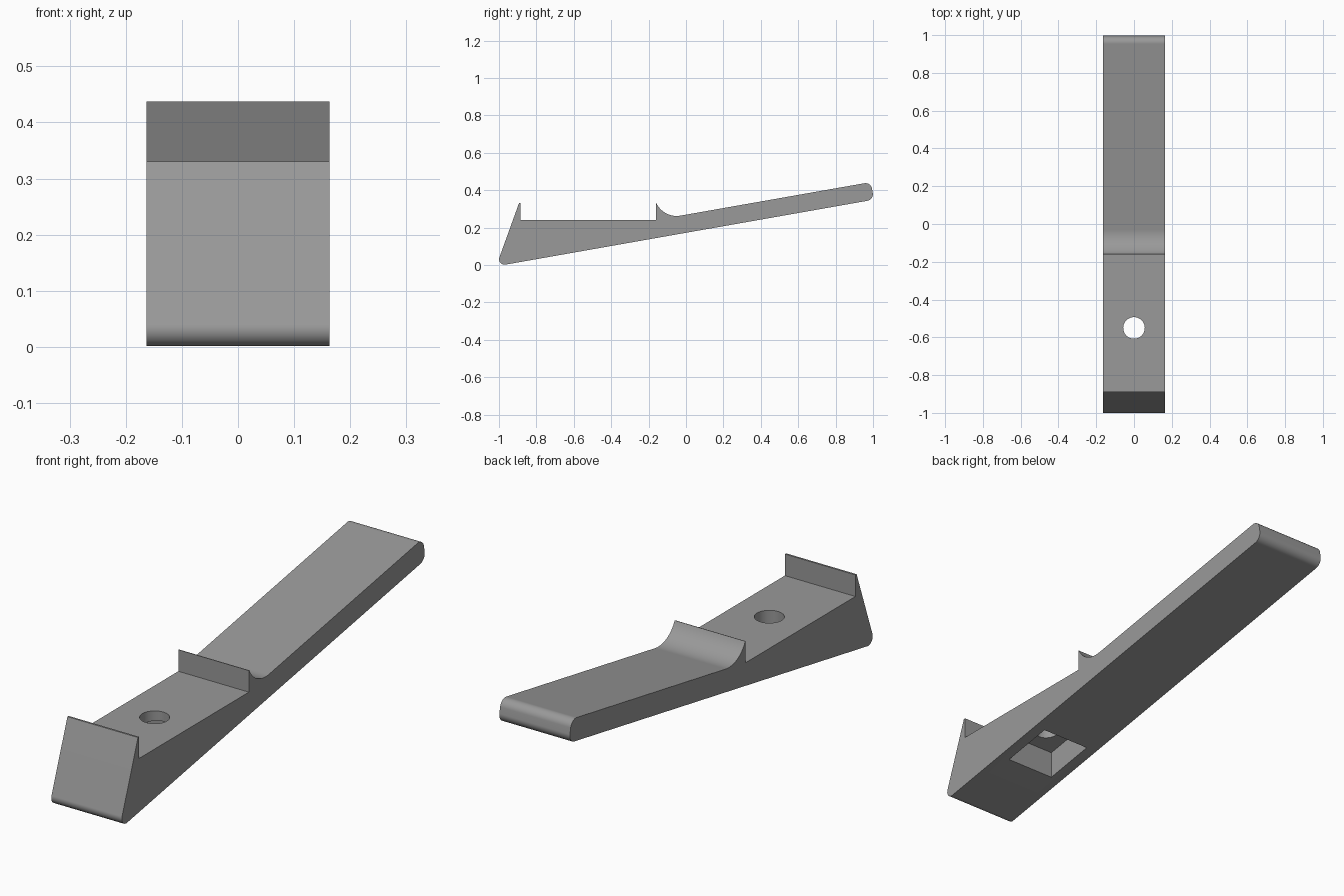
import bpy, bmesh, math
from mathutils import Vector

if "Cube" in bpy.data.objects:
    bpy.data.objects.remove(bpy.data.objects["Cube"])

HALF_W = 0.163
SLOPE = math.tan(math.radians(10))
HOLE_Y = -0.55


def under(y):
    """Height of the sloping underside."""
    return 0.172 + SLOPE * y


def fillet(prev, corner, nxt, r, n=10):
    """Points of a round replacing a sharp corner."""
    p = Vector(corner)
    a, b = (Vector(prev) - p).normalized(), (Vector(nxt) - p).normalized()
    half = a.angle(b) / 2
    c = p + (a + b).normalized() * r / math.sin(half)
    t = r / math.tan(half)
    s, e = p + a * t - c, p + b * t - c
    return [c + (s.lerp(e, i / n)).normalized() * r for i in range(n + 1)]


def prism(name, pts, half_w, mat):
    """Extrude a (y, z) outline along x."""
    bm = bmesh.new()
    face = bm.faces.new([bm.verts.new((-half_w, p[0], p[1])) for p in pts])
    ext = bmesh.ops.extrude_face_region(bm, geom=[face])
    verts = [g for g in ext["geom"] if isinstance(g, bmesh.types.BMVert)]
    bmesh.ops.translate(bm, verts=verts, vec=(2 * half_w, 0, 0))
    bmesh.ops.recalc_face_normals(bm, faces=bm.faces)
    mesh = bpy.data.meshes.new(name)
    bm.to_mesh(mesh)
    bm.free()
    mesh.materials.append(mat)
    ob = bpy.data.objects.new(name, mesh)
    bpy.context.collection.objects.link(ob)
    return ob


grey = bpy.data.materials.new("mid grey")
grey.diffuse_color = (0.32, 0.32, 0.32, 1)
grey.use_nodes = True
grey.node_tree.nodes["Principled BSDF"].inputs["Base Color"].default_value = grey.diffuse_color

# Sharp corners of the wedge and handle
toe = (-1.0148, under(-1.0148))
lip = (-0.893, 0.33)
heel = (1.005, under(1.005))
tip = (0.988, 0.443)

# Side outline: rounded toe, rounded handle end, scooped stop, flat seat, lip
outline = fillet(lip, toe, heel, 0.029)
outline += fillet(toe, heel, tip, 0.035)
outline += fillet(heel, tip, (0, 0.269), 0.035)
for i in range(17):
    a = math.radians(-80 + (-154.5 + 80) * i / 16)
    outline.append((-0.05 + 0.12 * math.cos(a), 0.382 + 0.12 * math.sin(a)))
outline += [(-0.161, 0.33), (-0.161, 0.24), (-0.885, 0.24), (-0.885, 0.33), lip]
body = prism("lever_body", outline, HALF_W, grey)

# Square pocket in the underside, with its ceiling parallel to the slope
y0, y1 = HOLE_Y - 0.113, HOLE_Y + 0.113
pocket = prism("pocket_cutter", [(y0, -0.2), (y1, -0.2), (y1, under(y1) + 0.116),
                                 (y0, under(y0) + 0.116)], 0.113, grey)

# Round screw hole through the seat
bpy.ops.mesh.primitive_cylinder_add(vertices=48, radius=0.057, depth=0.8,
                                    location=(0, HOLE_Y, 0.2))
hole = bpy.context.object
hole.name = "hole_cutter"
hole.data.materials.append(grey)

for cutter in (pocket, hole):
    mod = body.modifiers.new(cutter.name, "BOOLEAN")
    mod.operation, mod.solver, mod.object = "DIFFERENCE", "EXACT", cutter
    cutter.hide_render = True
    cutter.hide_set(True)

# Apply the cuts, then smooth only the rounded surfaces
bpy.ops.object.select_all(action="DESELECT")
body.select_set(True)
bpy.context.view_layer.objects.active = body
for mod in list(body.modifiers):
    bpy.ops.object.modifier_apply(modifier=mod.name)
for cutter in (pocket, hole):
    bpy.data.objects.remove(cutter)
bpy.ops.object.shade_smooth_by_angle(angle=math.radians(30))
